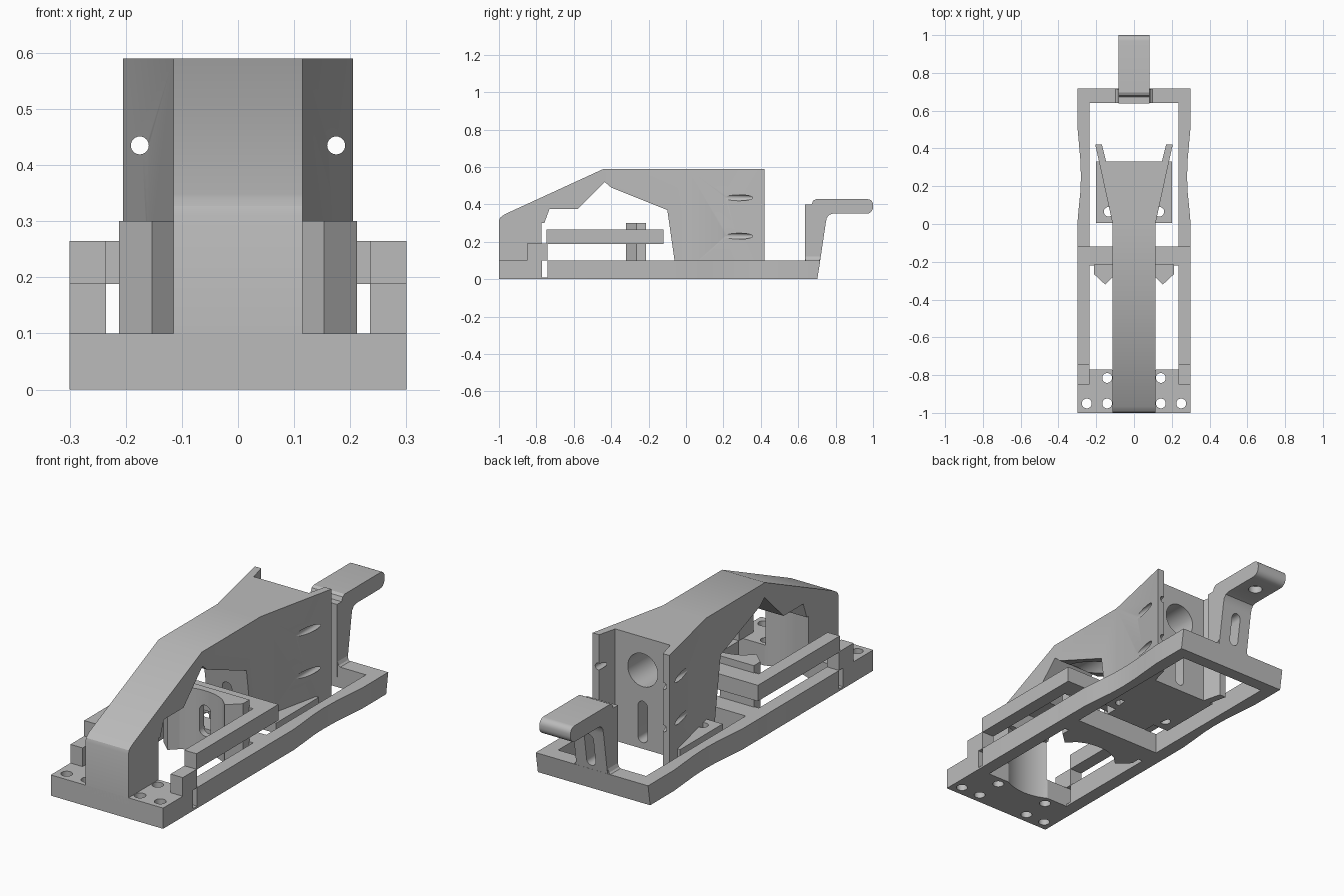
import bpy, bmesh, math

cube = bpy.data.objects.get("Cube")
if cube:
    bpy.data.objects.remove(cube, do_unlink=True)

grey = bpy.data.materials.new("plain_grey")
grey.use_nodes = True
colour = (0.5, 0.5, 0.5, 1)
grey.diffuse_color = colour
grey.node_tree.nodes["Principled BSDF"].inputs["Base Color"].default_value = colour


def prism(name, pts, axis, lo, hi):
    """Extrude a closed outline along x (y,z points), y (x,z) or z (x,y)."""
    place = {"x": lambda a, b, t: (t, a, b),
             "y": lambda a, b, t: (a, t, b),
             "z": lambda a, b, t: (a, b, t)}[axis]
    bm = bmesh.new()
    low = [bm.verts.new(place(a, b, lo)) for a, b in pts]
    high = [bm.verts.new(place(a, b, hi)) for a, b in pts]
    bm.faces.new(low)
    bm.faces.new(high)
    n = len(pts)
    for i in range(n):
        j = (i + 1) % n
        bm.faces.new((low[i], low[j], high[j], high[i]))
    bmesh.ops.recalc_face_normals(bm, faces=bm.faces)
    mesh = bpy.data.meshes.new(name)
    bm.to_mesh(mesh)
    bm.free()
    mesh.materials.append(grey)
    ob = bpy.data.objects.new(name, mesh)
    bpy.context.collection.objects.link(ob)
    return ob


def box(name, x, y, z):
    return prism(name, [(x[0], y[0]), (x[1], y[0]), (x[1], y[1]), (x[0], y[1])], "z", *z)


def arc(cx, cy, r, start, end, n):
    steps = [math.radians(start + (end - start) * i / n) for i in range(n + 1)]
    return [(cx + r * math.cos(a), cy + r * math.sin(a)) for a in steps]


def circle(cx, cy, r, n=32):
    return arc(cx, cy, r, 0, 360, n)[:-1]


def stadium(cx, z0, z1, r):
    return arc(cx, z1 - r, r, 0, 180, 12) + arc(cx, z0 + r, r, 180, 360, 12)


def mirrored(half):
    return half + [(-x, y) for x, y in reversed(half)]


def combine(ob, others, op="DIFFERENCE"):
    """Apply a boolean for each helper, then discard the helper."""
    for other in others:
        other.hide_render = True
        mod = ob.modifiers.new("boolean", "BOOLEAN")
        mod.operation, mod.solver, mod.object = op, "EXACT", other
        bpy.context.view_layer.objects.active = ob
        bpy.ops.object.modifier_apply(modifier=mod.name)
        bpy.data.objects.remove(other, do_unlink=True)


# Mounting plate with six screw holes
plate = box("mounting_plate", (-0.3, 0.3), (-1, -0.77), (0, 0.1))
holes = [prism("cutter", circle(s * x, y, 0.026), "z", -0.1, 0.2)
         for s in (-1, 1) for x, y in ((0.25, -0.95), (0.142, -0.95), (0.142, -0.815))]
holes.append(prism("cutter", circle(0, -0.55, 0.25, 64), "z", -0.1, 0.3))
combine(plate, holes)

# Arched spine from the plate to the rear housing
profile = [(-1, 0.05), (-1, 0.31), (-0.995, 0.327), (-0.98, 0.34), (-0.965, 0.349),
           (-0.44, 0.59), (0.33, 0.59), (0.33, 0.05), (-0.054, 0.05), (-0.1, 0.37),
           (-0.4, 0.49), (-0.435, 0.52), (-0.58, 0.375), (-0.73, 0.375),
           (-0.765, 0.28), (-0.77, 0.25), (-0.77, 0.05)]
body = prism("arched_body", profile, "x", -0.115, 0.115)

# Flared rear housing with wing tips
wings = mirrored([(0.114, 0.005), (0.205, 0.42), (0.17, 0.42), (0.147, 0.33)])
combine(body, [prism("flare", wings, "z", 0.05, 0.59)], "UNION")
cuts = [prism("cutter", circle(0, 0.43, 0.08, 48), "y", -0.42, 0.5),
        prism("cutter", stadium(0, 0.08, 0.28, 0.025), "y", -0.3, 0.5),
        prism("cutter", circle(0, -0.55, 0.25, 64), "z", -0.1, 0.3)]
cuts += [prism("cutter", circle(s * 0.175, z, 0.016, 24), "y", 0.01, 0.6)
         for s in (-1, 1) for z in (0.23, 0.435)]
combine(body, cuts)

# Floor flanges beside the housing
for s, side in ((1, "left"), (-1, "right")):
    flange = box(side + "_floor_flange", sorted((s * 0.1, s * 0.2)), (0.005, 0.33), (0.05, 0.1))
    combine(flange, [prism("cutter", circle(s * 0.135, 0.065, 0.025), "z", 0, 0.2)])

# Waisted lower rails, posts and upper flexure bars
outer = [(0.3, -0.74), (0.3, 0), (0.292, 0.09), (0.284, 0.17), (0.281, 0.25),
         (0.284, 0.34), (0.292, 0.43), (0.3, 0.52), (0.3, 0.66)]
inner = [(0.235, 0.66), (0.235, -0.74)]
for s, side in ((1, "left"), (-1, "right")):
    across = sorted((s * 0.235, s * 0.3))
    prism(side + "_lower_rail", [(s * x, y) for x, y in outer + inner], "z", 0, 0.1)
    box(side + "_thin_link", across, (-0.78, -0.73), (0, 0.01))
    box(side + "_post", across, (-0.85, -0.77), (0.09, 0.19))
    box(side + "_post_bridge", across, (-0.77, -0.74), (0.1, 0.19))
    box(side + "_upper_bar", across, (-0.745, -0.125), (0.188, 0.265))

# Crossbars and the webs that carry the clamp
for name, z in (("lower", (0, 0.1)), ("upper", (0.188, 0.265))):
    box(name + "_crossbar", (-0.3, 0.3), (-0.19, -0.12), z)
    box(name + "_clamp_web", (-0.235, 0.235), (-0.22, -0.185), z)

# Clamp jaw with a hollow front and pointed lips
jaw = [(0.212, -0.215), (0.212, -0.265), (0.153, -0.32), (0.115, -0.283)]
hollow = [p for p in arc(0, -0.47, 0.22, 58, 90, 8)]
clamp = prism("clamp_jaw", mirrored(jaw + hollow[:-1]), "z", 0, 0.3)
combine(clamp, [prism("cutter", stadium(0, 0.08, 0.23, 0.03), "y", -0.4, -0.1)])

# Sloped rear rail
prism("rear_rail", [(0.64, 0), (0.702, 0), (0.718, 0.1), (0.64, 0.1)], "x", -0.3, 0.3)

# Pull handle with slot and finger recess
grip = [(0.637, 0.05), (0.637, 0.4), (0.672, 0.4), (0.68, 0.42), (0.695, 0.428)]
grip += arc(0.97, 0.398, 0.03, 90, 0, 5) + arc(0.965, 0.385, 0.035, 0, -90, 5)
grip += [(0.785, 0.35), (0.765, 0.344), (0.753, 0.328), (0.748, 0.305), (0.71, 0.05)]
handle = prism("pull_handle", grip, "x", -0.083, 0.083)
combine(handle, [prism("cutter", stadium(0, 0.12, 0.28, 0.024), "y", 0.5, 0.9),
                 prism("cutter", circle(0, 0.88, 0.032), "z", 0.3, 0.385)])

# Small fillets where the handle meets the rear rail
for s, side in ((1, "left"), (-1, "right")):
    pts = [(s * 0.08, 0.095), (s * 0.105, 0.095), (s * 0.09, 0.106), (s * 0.083, 0.122)]
    prism(side + "_handle_fillet", pts, "y", 0.64, 0.715)

# Smooth curved walls, sharp machined edges
bpy.ops.object.select_all(action="DESELECT")
for ob in bpy.context.scene.objects:
    if ob.type == "MESH":
        ob.select_set(True)
        bpy.context.view_layer.objects.active = ob
bpy.ops.object.shade_smooth_by_angle(angle=math.radians(25))
